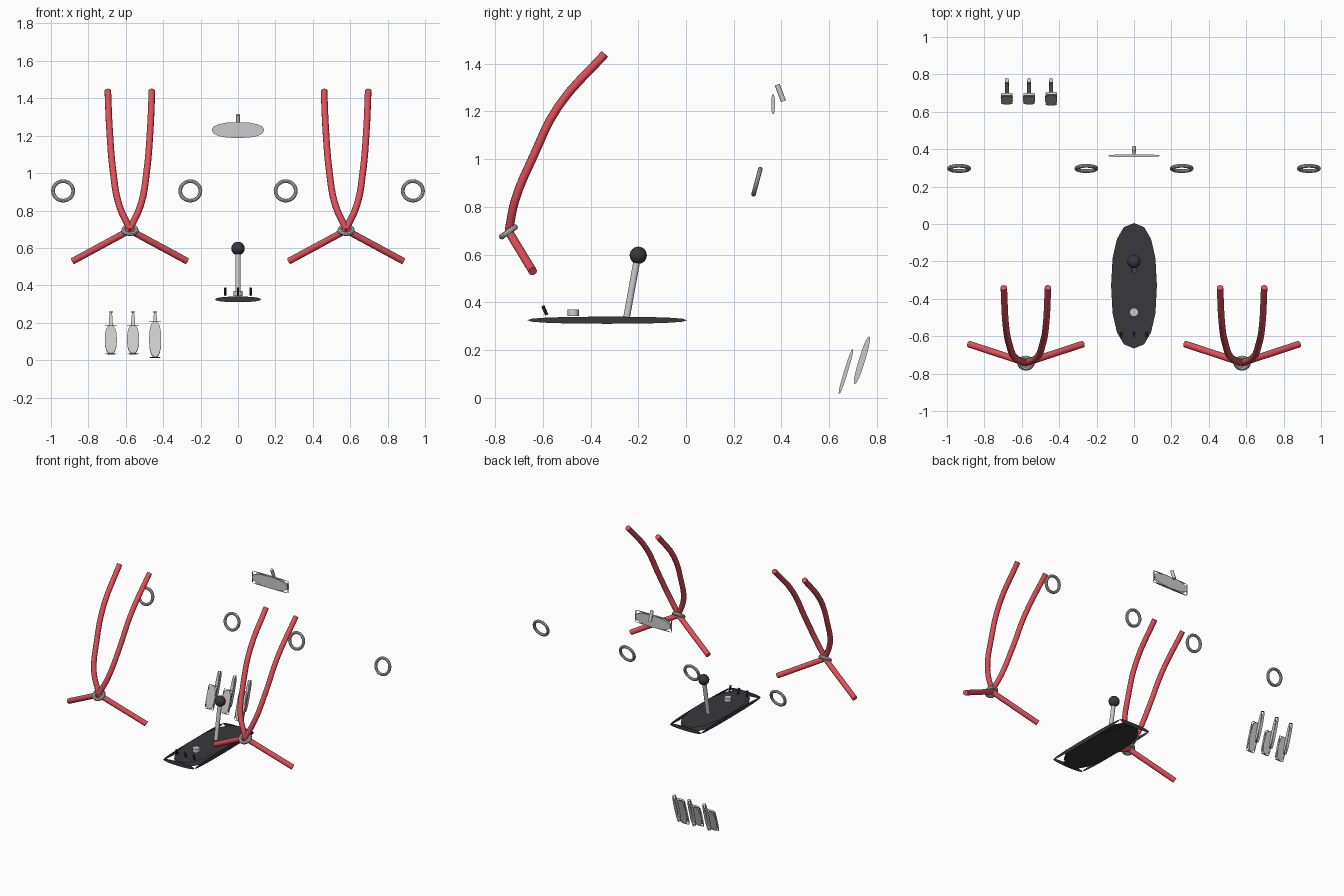
import bpy, bmesh, math
from mathutils import Vector, Matrix

if "Cube" in bpy.data.objects:
    bpy.data.objects.remove(bpy.data.objects["Cube"])


def material(name, color):
    m = bpy.data.materials.new(name)
    m.diffuse_color = (*color, 1)
    m.use_nodes = True
    m.node_tree.nodes["Principled BSDF"].inputs["Base Color"].default_value = m.diffuse_color
    return m


red = material("red_webbing", (0.75, 0.08, 0.11))
black = material("black_plastic", (0.04, 0.04, 0.045))


def finish(ob, name, mat=None, smooth=True):
    ob.name = name
    if mat:
        ob.data.materials.append(mat)
    if smooth:
        bpy.ops.object.shade_smooth_by_angle()
    return ob


def ring(name, loc, major, minor, tilt):
    bpy.ops.mesh.primitive_torus_add(location=loc, rotation=(math.radians(tilt), 0, 0),
                                     major_radius=major, minor_radius=minor,
                                     major_segments=28, minor_segments=10)
    return finish(bpy.context.object, name)


def rod(name, a, b, r, mat=None, sides=16):
    a, b = Vector(a), Vector(b)
    d = b - a
    bpy.ops.mesh.primitive_cylinder_add(vertices=sides, radius=r, depth=d.length, location=(a + b) / 2)
    ob = bpy.context.object
    ob.rotation_euler = d.to_track_quat('Z', 'Y').to_euler()
    return finish(ob, name, mat)


def tube(name, pts, r, mat):
    cu = bpy.data.curves.new(name, 'CURVE')
    cu.dimensions = '3D'
    cu.bevel_depth, cu.bevel_resolution = r, 3
    cu.use_fill_caps = True
    cu.resolution_u = 4
    sp = cu.splines.new('BEZIER')
    sp.bezier_points.add(len(pts) - 1)
    for bp, p in zip(sp.bezier_points, pts):
        bp.co = p
        bp.handle_left_type = bp.handle_right_type = 'AUTO'
    cu.materials.append(mat)
    ob = bpy.data.objects.new(name, cu)
    bpy.context.collection.objects.link(ob)


def panel_box(name, loc, size, tilt=0, mat=None):
    """Open box whose six sides are separate rounded panels."""
    bm = bmesh.new()
    outline = []
    for i in range(16):
        t = 2 * math.pi * i / 16
        c, s = math.cos(t), math.sin(t)
        outline.append((math.copysign(abs(c) ** 0.85, c) / 2, math.copysign(abs(s) ** 0.85, s) / 2))
    turns = [Matrix.Rotation(math.radians(a), 3, 'X') for a in (0, 90, 180, 270)]
    turns += [Matrix.Rotation(math.radians(a), 3, 'Y') for a in (90, 270)]
    for m in turns:
        bm.faces.new([bm.verts.new(Vector([q * k for q, k in zip(m @ Vector((u, v, 0.5)), size)]))
                      for u, v in outline])
    me = bpy.data.meshes.new(name)
    bm.to_mesh(me)
    bm.free()
    ob = bpy.data.objects.new(name, me)
    ob.location = loc
    ob.rotation_euler = (math.radians(tilt), 0, 0)
    if mat:
        me.materials.append(mat)
    bpy.context.collection.objects.link(ob)


# harnesses: two shoulder straps, two lap straps and a buckle ring each
shoulder = [(0, -0.742, 0.70), (0.058, -0.715, 0.83), (0.09, -0.64, 1.01),
            (0.108, -0.535, 1.22), (0.118, -0.34, 1.44)]
for cx in (-0.578, 0.578):
    for s in (-1, 1):
        tube("shoulder_strap", [(cx + s * x, y, z) for x, y, z in shoulder], 0.018, red)
        rod("lap_strap", (cx, -0.742, 0.695), (cx + s * 0.305, -0.642, 0.53), 0.018, red)
    ring("buckle_ring", (cx, -0.744, 0.695), 0.034, 0.012, 35)

# air vent rings
for x in (-0.935, -0.255, 0.255, 0.935):
    ring("vent_ring", (x, 0.297, 0.905), 0.054, 0.01, 75)

# centre console
panel_box("console_plate", (0, -0.33, 0.325), (0.245, 0.67, 0.03), 0, black)
rod("shift_lever", (0, -0.25, 0.33), (0, -0.203, 0.59), 0.014)
bpy.ops.mesh.primitive_uv_sphere_add(segments=20, ring_count=12, radius=0.036, location=(0, -0.2, 0.597))
finish(bpy.context.object, "shift_knob", black)
rod("console_dial", (0, -0.472, 0.343), (0, -0.472, 0.369), 0.024)
for x in (-0.067, 0, 0.067):
    rod("toggle_switch", (x, -0.583, 0.347), (x, -0.6, 0.385), 0.007, black, 10)

# rear view mirror
panel_box("mirror", (0, 0.365, 1.23), (0.28, 0.015, 0.085))
rod("mirror_stem", (0, 0.408, 1.242), (0, 0.382, 1.312), 0.011)

# pedals: pad in front of a leaning arm
for x, length in ((-0.68, 0.16), (-0.561, 0.16), (-0.443, 0.2)):
    panel_box("pedal_pad", (x, 0.67, 0.11), (0.065, 0.016, length), -17)
    panel_box("pedal_arm", (x, 0.737, 0.157), (0.022, 0.026, 0.21), -17)
